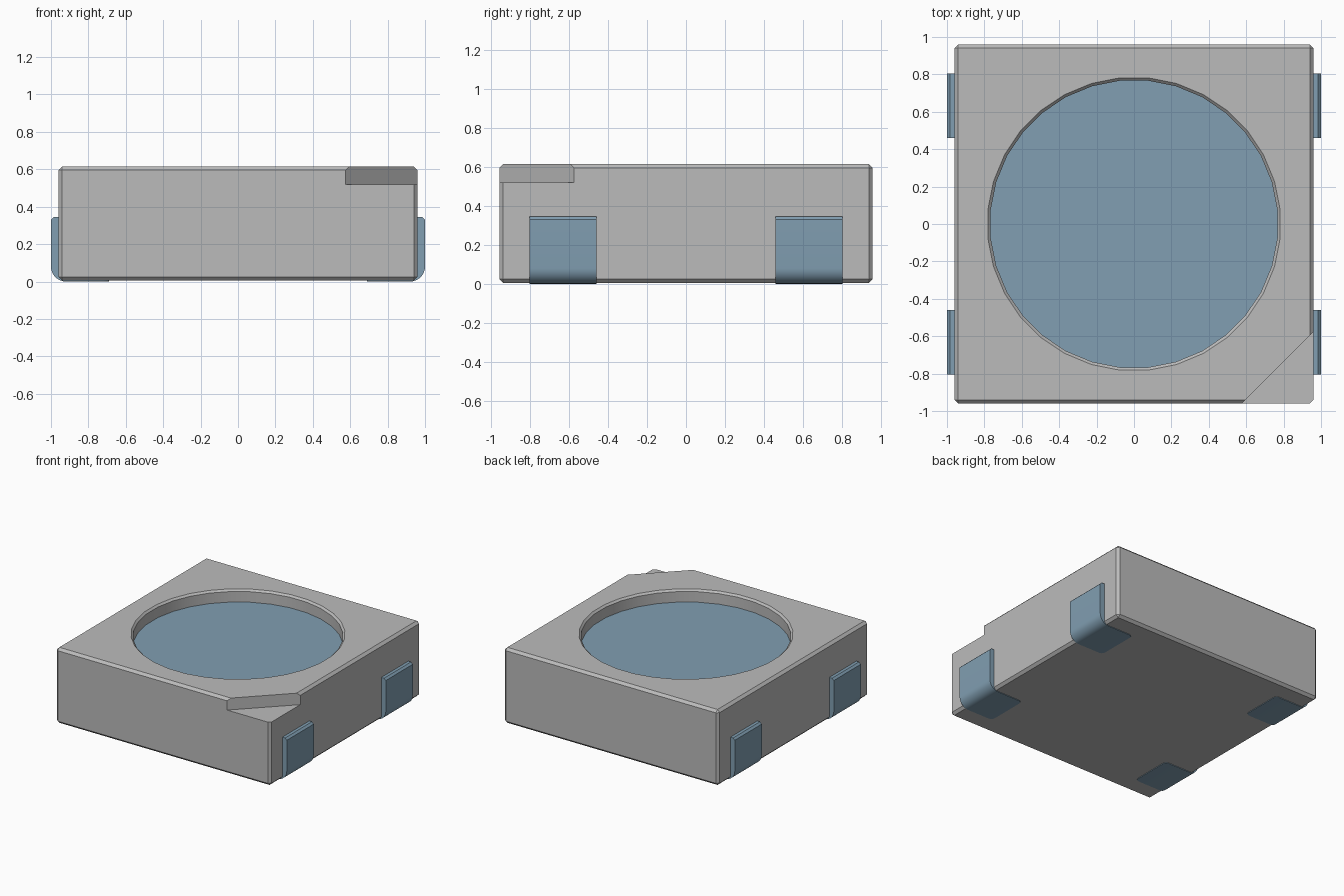
import bpy, bmesh, math

if "Cube" in bpy.data.objects:
    bpy.data.objects.remove(bpy.data.objects["Cube"], do_unlink=True)


def material(name, rgb):
    m = bpy.data.materials.new(name)
    m.use_nodes = True
    m.diffuse_color = (*rgb, 1)
    m.node_tree.nodes["Principled BSDF"].inputs["Base Color"].default_value = (*rgb, 1)
    return m


GREY = material("housing grey", (0.50, 0.50, 0.50))
BLUE = material("steel blue", (0.22, 0.345, 0.445))

HALF, BOTTOM, TOP = 0.96, 0.005, 0.615
EDGE = 0.02          # housing chamfer
RECESS = 0.515       # visible recess floor
SEGS = 32


def make_object(name, bm, mat):
    bmesh.ops.recalc_face_normals(bm, faces=bm.faces)
    mesh = bpy.data.meshes.new(name)
    bm.to_mesh(mesh)
    bm.free()
    mesh.materials.append(mat)
    ob = bpy.data.objects.new(name, mesh)
    bpy.context.collection.objects.link(ob)
    return ob


def extrude(points, vec):
    """Closed prism from a flat outline."""
    bm = bmesh.new()
    face = bm.faces.new([bm.verts.new(p) for p in points])
    res = bmesh.ops.extrude_face_region(bm, geom=[face])
    verts = [v for v in res["geom"] if isinstance(v, bmesh.types.BMVert)]
    bmesh.ops.translate(bm, verts=verts, vec=vec)
    if not any(f == face for f in bm.faces):
        bm.faces.new([v for v in face.verts])
    return bm


def stacked_rings(rings):
    """Closed round solid from (radius, z) pairs."""
    bm = bmesh.new()
    loops = []
    for r, z in rings:
        loops.append([bm.verts.new((r * math.cos(2 * math.pi * (i + 0.5) / SEGS),
                                    r * math.sin(2 * math.pi * (i + 0.5) / SEGS), z))
                      for i in range(SEGS)])
    for a, b in zip(loops, loops[1:]):
        for i in range(SEGS):
            j = (i + 1) % SEGS
            bm.faces.new((a[i], a[j], b[j], b[i]))
    bm.faces.new(loops[0])
    bm.faces.new(loops[-1])
    return bm


def select_only(ob):
    bpy.ops.object.select_all(action='DESELECT')
    ob.select_set(True)
    bpy.context.view_layer.objects.active = ob


# Housing: chamfered box
bm = bmesh.new()
bmesh.ops.create_cube(bm, size=1)
bmesh.ops.scale(bm, verts=bm.verts, vec=(2 * HALF, 2 * HALF, TOP - BOTTOM))
bmesh.ops.translate(bm, verts=bm.verts, vec=(0, 0, (TOP + BOTTOM) / 2))
bmesh.ops.bevel(bm, geom=bm.edges[:], offset=EDGE, offset_type='OFFSET',
                segments=1, profile=0.5, affect='EDGES')
housing = make_object("housing", bm, GREY)

# Cutters: round recess with chamfered rim, and corner notch
recess = make_object("recess_cutter", stacked_rings(
    [(0.77, RECESS - 0.01), (0.77, TOP - 0.015), (0.785, TOP), (0.785, TOP + 0.1)]), GREY)
k = 1.535            # notch wall lies on x - y = k
notch = make_object("notch_cutter", extrude(
    [(k - 1.2, -1.2, 0.52), (1.2, -1.2, 0.52), (1.2, 1.2 - k, 0.52)], (0, 0, 0.3)), GREY)

select_only(housing)
for cutter in (recess, notch):
    mod = housing.modifiers.new("cut", 'BOOLEAN')
    mod.operation = 'DIFFERENCE'
    mod.solver = 'EXACT'
    mod.object = cutter
    bpy.ops.object.modifier_apply(modifier=mod.name)
    cutter.hide_render = True
for cutter in (recess, notch):
    bpy.data.objects.remove(cutter, do_unlink=True)
bpy.ops.object.shade_smooth_by_angle(angle=math.radians(30))

# Lens disc on the recess floor
make_object("lens", stacked_rings([(0.77, RECESS - 0.01), (0.77, RECESS)]), BLUE)

# Terminals: wrap-around side profile with a rounded lower bend
R, FOOT = 0.08, 0.69
outline = [(0.95, 0.345), (0.985, 0.345), (1.0, 0.33)]
for i in range(9):
    a = math.radians(90 * i / 8)
    outline.append((1 - R + R * math.cos(a), R - R * math.sin(a)))
outline += [(FOOT, 0), (FOOT, 0.03), (0.95, 0.03)]


def terminal(name, sx, y0):
    bm = extrude([(sx * x, y0, z) for x, z in outline], (0, 0.345, 0))
    # Round the two free corners of the foot
    corners = [e for e in bm.edges
               if all(abs(abs(v.co.x) - FOOT) < 1e-4 for v in e.verts)
               and abs(e.verts[0].co.y - e.verts[1].co.y) < 1e-4]
    bmesh.ops.bevel(bm, geom=corners, offset=0.03, offset_type='OFFSET',
                    segments=3, profile=0.5, affect='EDGES')
    ob = make_object(name, bm, BLUE)
    select_only(ob)
    bpy.ops.object.shade_smooth_by_angle(angle=math.radians(30))


for side, sx in (("left", 1), ("right", -1)):
    for end, y0 in (("front", -0.805), ("back", 0.46)):
        terminal(f"{end}_{side}_terminal", sx, y0)
